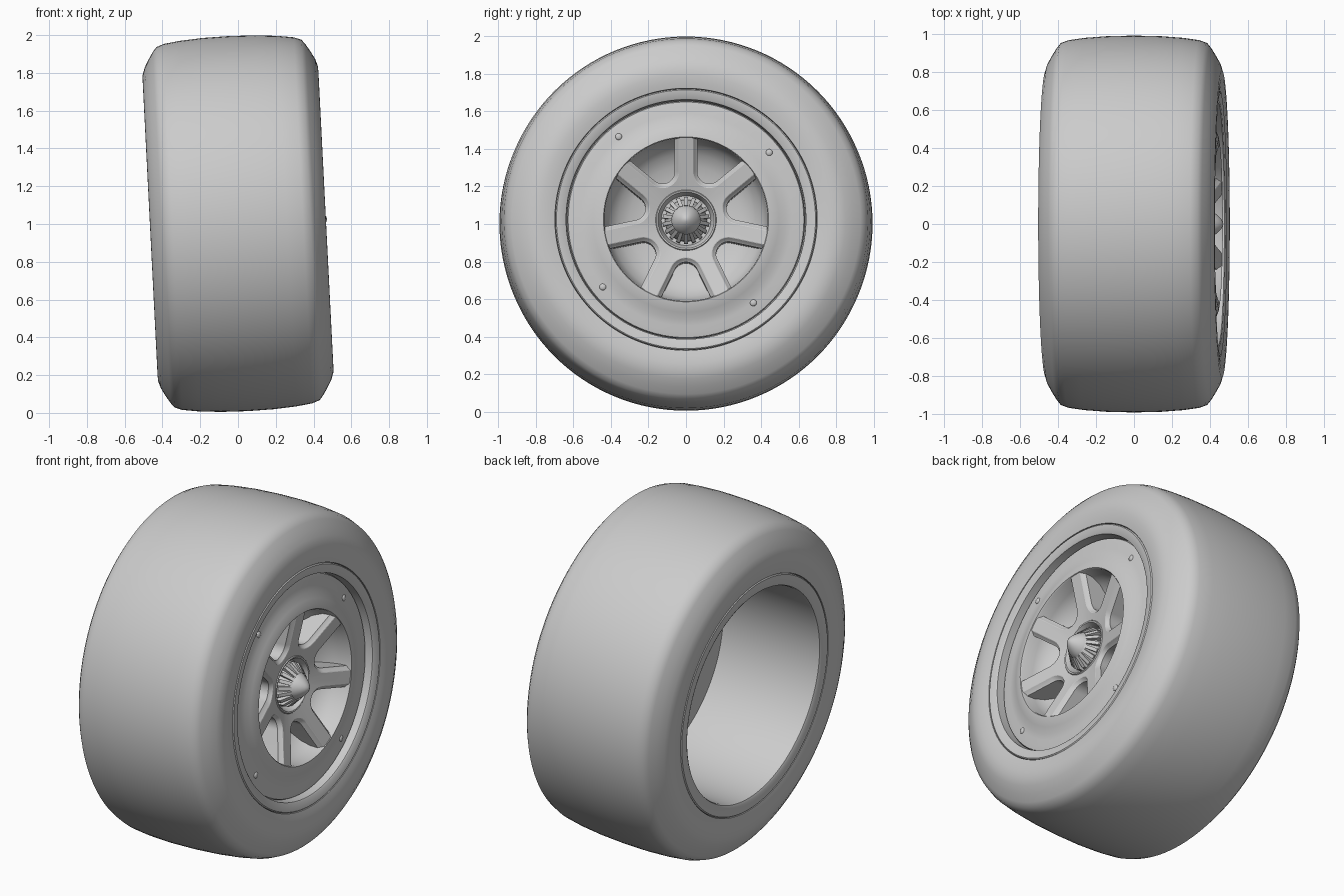
import bpy, bmesh, math
from mathutils import Matrix, Vector

if "Cube" in bpy.data.objects:
    bpy.data.objects.remove(bpy.data.objects["Cube"])

# Whole wheel leans inward at the top by a few degrees of camber
TILT = Matrix.Translation((0, 0, 1.002)) @ Matrix.Rotation(math.radians(-2.9), 4, 'Y')
TAU = math.tau

grey = bpy.data.materials.new("plain_grey")
grey.diffuse_color = (0.6, 0.6, 0.6, 1)
grey.use_nodes = True
grey.node_tree.nodes["Principled BSDF"].inputs["Base Color"].default_value = grey.diffuse_color


def polar(x, r, a):
    """Point at axial position x, radius r; angle 0 = +y, 90 degrees = +z."""
    return Vector((x, r * math.cos(a), r * math.sin(a)))


def finish(name, bm, angle=35):
    bmesh.ops.remove_doubles(bm, verts=bm.verts, dist=1e-5)
    bmesh.ops.recalc_face_normals(bm, faces=bm.faces)
    mesh = bpy.data.meshes.new(name)
    bm.to_mesh(mesh)
    bm.free()
    mesh.materials.append(grey)
    ob = bpy.data.objects.new(name, mesh)
    bpy.context.collection.objects.link(ob)
    ob.matrix_world = TILT
    bpy.ops.object.select_all(action='DESELECT')
    ob.select_set(True)
    bpy.context.view_layer.objects.active = ob
    bpy.ops.object.shade_smooth_by_angle(angle=math.radians(angle))
    return ob


def bridge(bm, rings, closed=False):
    """Quads between successive closed rings of vertices."""
    pairs = list(zip(rings, rings[1:]))
    if closed:
        pairs.append((rings[-1], rings[0]))
    for a, b in pairs:
        n = len(a)
        for i in range(n):
            j = (i + 1) % n
            bm.faces.new((a[i], a[j], b[j], b[i]))


def lathe(name, profile, segs=96, closed=False):
    """Revolve (x, r) points around the x axis."""
    bm = bmesh.new()
    rings = [[bm.verts.new(polar(x, r, TAU * i / segs)) for i in range(segs)]
             for x, r in profile]
    bridge(bm, rings, closed)
    bmesh.ops.dissolve_degenerate(bm, dist=1e-6, edges=bm.edges)
    return finish(name, bm)


# Tyre: mirrored half profile from bead to crown
half = [(0.435, 0.697), (0.455, 0.699), (0.462, 0.73), (0.466, 0.77), (0.465, 0.81),
        (0.452, 0.85), (0.430, 0.89), (0.405, 0.93), (0.385, 0.955), (0.345, 0.970),
        (0.26, 0.982), (0.14, 0.991)]
lathe("tyre", half + [(0, 0.994)] + [(-x, r) for x, r in reversed(half)],
      segs=128, closed=True)

# Rim barrel: open tube with a slightly coned flange at each end
lathe("rim_barrel", [
    (0.43, 0.697), (0.452, 0.696), (0.457, 0.690), (0.450, 0.645), (0.445, 0.639),
    (0.36, 0.636), (0.24, 0.622), (-0.435, 0.622), (-0.448, 0.627), (-0.455, 0.640),
    (-0.457, 0.690), (-0.452, 0.696), (-0.43, 0.697)], segs=128, closed=True)

# Wheel disc: raised inner collar, with a dished floor behind the spokes
lathe("wheel_disc", [
    (0.19, 0), (0.19, 0.624), (0.395, 0.634), (0.405, 0.628), (0.410, 0.60),
    (0.412, 0.565), (0.418, 0.53), (0.432, 0.495), (0.443, 0.465), (0.447, 0.440),
    (0.440, 0.435), (0.37, 0.430), (0.315, 0.405), (0.270, 0.36), (0.240, 0.30),
    (0.222, 0.22), (0.215, 0.15), (0.215, 0)])

# Spokes: seven arms with filleted roots and chamfered edges, dipping to an open hub
SPOKES = 7
STEP = TAU / SPOKES
BASE_H, FILLET = 0.060, 0.065
CENTRE = (BASE_H + FILLET) / math.sin(STEP / 2)


def star_outline(h):
    """(radius, angle) points of the arm edges with half width h."""
    rho = FILLET + BASE_H - h
    pts = []
    for k in range(SPOKES):
        mid = math.pi / 2 + (k + 0.5) * STEP
        swing = math.pi / 2 - STEP / 2
        tip = math.asin(h / 0.441)
        pts.append((0.441, mid - STEP / 2 + tip))
        # Fillet arc in the gap's own frame, gap axis along u
        for i in range(17):
            t = math.pi - swing + 2 * swing * i / 16
            u, v = CENTRE + rho * math.cos(t), -rho * math.sin(t)
            pts.append((math.hypot(u, v), mid + math.atan2(v, u)))
        pts.append((0.441, mid + STEP / 2 - tip))
    return pts


def spoke_face(r):
    """Axial height of the arm faces, lower at the hub than at the collar."""
    return 0.362 + 0.082 * (r - 0.16) / 0.281


bm = bmesh.new()
rings = [[bm.verts.new(polar(0.21, r, a)) for r, a in star_outline(BASE_H)]]
for h, drop in ((BASE_H, 0.024), (0.053, 0.019), (0.040, 0.002), (0.036, 0)):
    rings.append([bm.verts.new(polar(spoke_face(r) - drop, r, a))
                  for r, a in star_outline(h)])
rings.append([bm.verts.new(polar(0.362, 0.162, a)) for r, a in star_outline(0.036)])
bridge(bm, rings)
finish("spokes", bm, 25)

# Hub: recessed cup in the middle of the spokes
lathe("hub_cup", [(0.360, 0.163), (0.367, 0.158), (0.365, 0.150), (0.345, 0.140),
                  (0.315, 0.132), (0.315, 0)], segs=64)

# Locking nut: coned collar and a ring of sloping teeth
lathe("nut_collar", [(0.31, 0.112), (0.335, 0.110), (0.390, 0.078), (0.390, 0)], segs=48)
bm = bmesh.new()
TEETH = 18
for i in range(TEETH):
    a = TAU * (i + 0.5) / TEETH
    m = Matrix.Rotation(a, 4, 'X') @ Matrix.Translation((0.36, 0.100, 0))
    geo = bmesh.ops.create_cube(bm, size=1, matrix=m @ Matrix.Diagonal(
        (0.10, 0.050, 0.020, 1)))
    # Slope the front of each tooth down towards its outer end
    for v in geo["verts"]:
        r = math.hypot(v.co.y, v.co.z)
        if v.co.x > 0.36 and r > 0.1:
            v.co.x = 0.355
finish("nut_teeth", bm)

# Nose cone
lathe("nose_cone", [(0.33, 0.080), (0.385, 0.079), (0.400, 0.074), (0.423, 0.061),
                    (0.444, 0.044), (0.460, 0.027), (0.469, 0.012), (0.472, 0)], segs=48)

# Four small, shallow fastener studs on the disc
bm = bmesh.new()
for k in range(4):
    p = polar(0.411, 0.57, math.radians(39 + 90 * k))
    bmesh.ops.create_uvsphere(bm, u_segments=16, v_segments=8, radius=0.018,
                              matrix=Matrix.Translation(p) @ Matrix.Diagonal((0.5, 1, 1, 1)))
finish("fastener_studs", bm)
